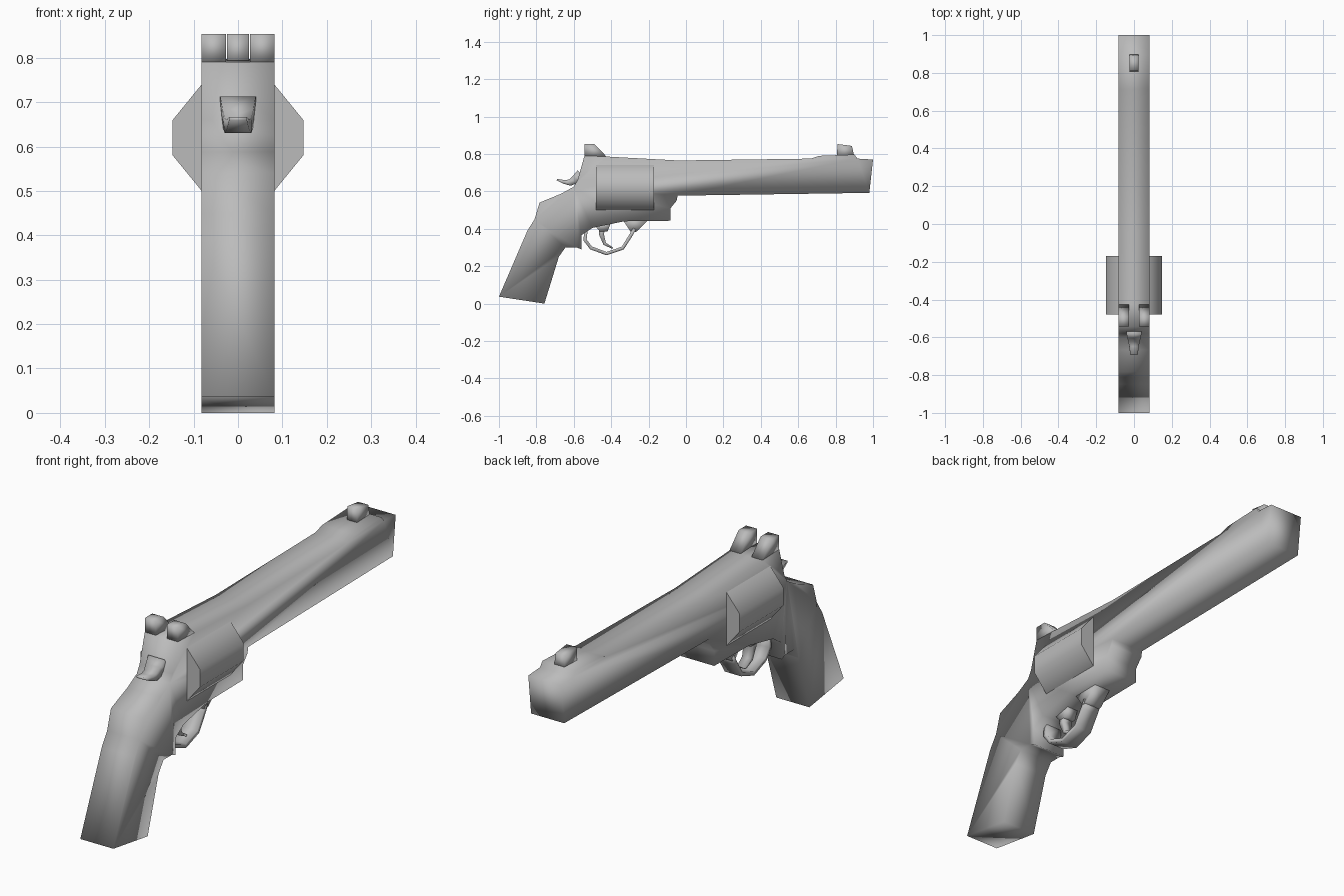
import bpy
import bmesh
import math
from mathutils import Vector

cube = bpy.data.objects.get("Cube")
if cube:
    bpy.data.objects.remove(cube, do_unlink=True)

# One plain grey for the whole model
GREY = (0.5, 0.5, 0.5, 1.0)
metal = bpy.data.materials.new("plain_grey")
metal.use_nodes = True
metal.diffuse_color = GREY
shader = metal.node_tree.nodes["Principled BSDF"]
shader.inputs["Base Color"].default_value = GREY
shader.inputs["Roughness"].default_value = 0.6


def finish(name, bm, sharp_angle=None):
    """Turn a bmesh into a smooth shaded object."""
    bmesh.ops.recalc_face_normals(bm, faces=bm.faces)
    mesh = bpy.data.meshes.new(name)
    bm.to_mesh(mesh)
    bm.free()
    mesh.materials.append(metal)
    obj = bpy.data.objects.new(name, mesh)
    bpy.context.collection.objects.link(obj)
    bpy.ops.object.select_all(action='DESELECT')
    obj.select_set(True)
    bpy.context.view_layer.objects.active = obj
    if sharp_angle is None:
        bpy.ops.object.shade_smooth()
    else:
        bpy.ops.object.shade_smooth_by_angle(angle=math.radians(sharp_angle))
    return obj


def skin(bm, left, right):
    """Close two matching outlines into a solid."""
    bm.faces.new(left)
    bm.faces.new(reversed(right))
    for i in range(len(left)):
        j = (i + 1) % len(left)
        bm.faces.new((left[i], right[i], right[j], left[j]))


def side_prism(name, profile, x0, x1, sharp_angle=None):
    """Extrude a (y, z) outline from x0 to x1."""
    bm = bmesh.new()
    left = [bm.verts.new((x0, y, z)) for y, z in profile]
    right = [bm.verts.new((x1, y, z)) for y, z in profile]
    skin(bm, left, right)
    return finish(name, bm, sharp_angle)


def band(name, path, thick, half):
    """Sweep a rectangle along a (y, z) path; thick and half run start to end."""
    bm = bmesh.new()
    pts = [Vector(p) for p in path]
    rings = []
    for i, p in enumerate(pts):
        t = i / (len(pts) - 1)
        d = (pts[min(i + 1, len(pts) - 1)] - pts[max(i - 1, 0)]).normalized()
        n = Vector((-d.y, d.x)) * (thick[0] + (thick[1] - thick[0]) * t) / 2
        w = half[0] + (half[1] - half[0]) * t
        a, b = p + n, p - n
        rings.append([bm.verts.new(c) for c in (
            (-w, a.x, a.y), (w, a.x, a.y), (w, b.x, b.y), (-w, b.x, b.y))])
    for r, s in zip(rings, rings[1:]):
        for k in range(4):
            m = (k + 1) % 4
            bm.faces.new((r[k], r[m], s[m], s[k]))
    bm.faces.new(rings[0])
    bm.faces.new(reversed(rings[-1]))
    return finish(name, bm)


HALF = 0.082

# Grip, frame and barrel as one slab
body = [
    (-1, 0.037), (-0.757, 0), (-0.68, 0.25), (-0.645, 0.3), (-0.585, 0.3),
    (-0.56, 0.29), (-0.56, 0.365), (-0.5, 0.405), (-0.33, 0.44),
    (-0.083, 0.443), (-0.083, 0.51), (-0.05, 0.55), (-0.045, 0.577),
    (0.98, 0.592), (1, 0.77), (0.917, 0.775), (0.9, 0.797), (0.714, 0.79),
    (0.666, 0.775), (-0.04, 0.765), (-0.425, 0.786), (-0.543, 0.79),
    (-0.58, 0.66), (-0.6, 0.625), (-0.666, 0.588), (-0.783, 0.54),
    (-0.81, 0.45), (-0.848, 0.39),
]
side_prism("body", body, -HALF, HALF)

# Faceted cylinder bulging from both sides
bm = bmesh.new()
right_half = [(HALF - 0.01, 0.488), (0.147, 0.58), (0.147, 0.66), (HALF - 0.01, 0.752)]
outline = right_half + [(-x, z) for x, z in reversed(right_half)]
ends = [[bm.verts.new((x, y, z)) for x, z in outline] for y in (-0.48, -0.17)]
skin(bm, *ends)
finish("cylinder", bm, 60)

# Rear sight posts
post = [(-0.543, 0.79), (-0.425, 0.786), (-0.49, 0.853), (-0.543, 0.853)]
side_prism("rear_sight_left", post, 0.027, HALF)
side_prism("rear_sight_right", post, -HALF, -0.027)

# Front sight
front = [(0.807, 0.785), (0.9, 0.785), (0.887, 0.843), (0.81, 0.853)]
side_prism("front_sight", front, -0.025, 0.025)

# Hammer spur, narrowing to its tip
band("hammer", [(-0.56, 0.69), (-0.59, 0.665), (-0.62, 0.647),
                (-0.65, 0.65), (-0.69, 0.663)], (0.06, 0.008), (0.04, 0.02))

# Trigger guard and its front root
band("trigger_guard", [(-0.535, 0.39), (-0.54, 0.34), (-0.508, 0.298),
                       (-0.425, 0.267), (-0.338, 0.297), (-0.295, 0.365),
                       (-0.275, 0.4)], (0.018, 0.018), (0.04, 0.04))
side_prism("guard_root", [(-0.34, 0.45), (-0.29, 0.375), (-0.265, 0.385),
                          (-0.2, 0.45)], -0.04, 0.04)

# Trigger and its root
band("trigger", [(-0.445, 0.42), (-0.452, 0.37), (-0.435, 0.32),
                 (-0.392, 0.296)], (0.035, 0.008), (0.025, 0.02))
side_prism("trigger_root", [(-0.49, 0.42), (-0.46, 0.385), (-0.42, 0.385),
                            (-0.4, 0.435)], -0.027, 0.027)
